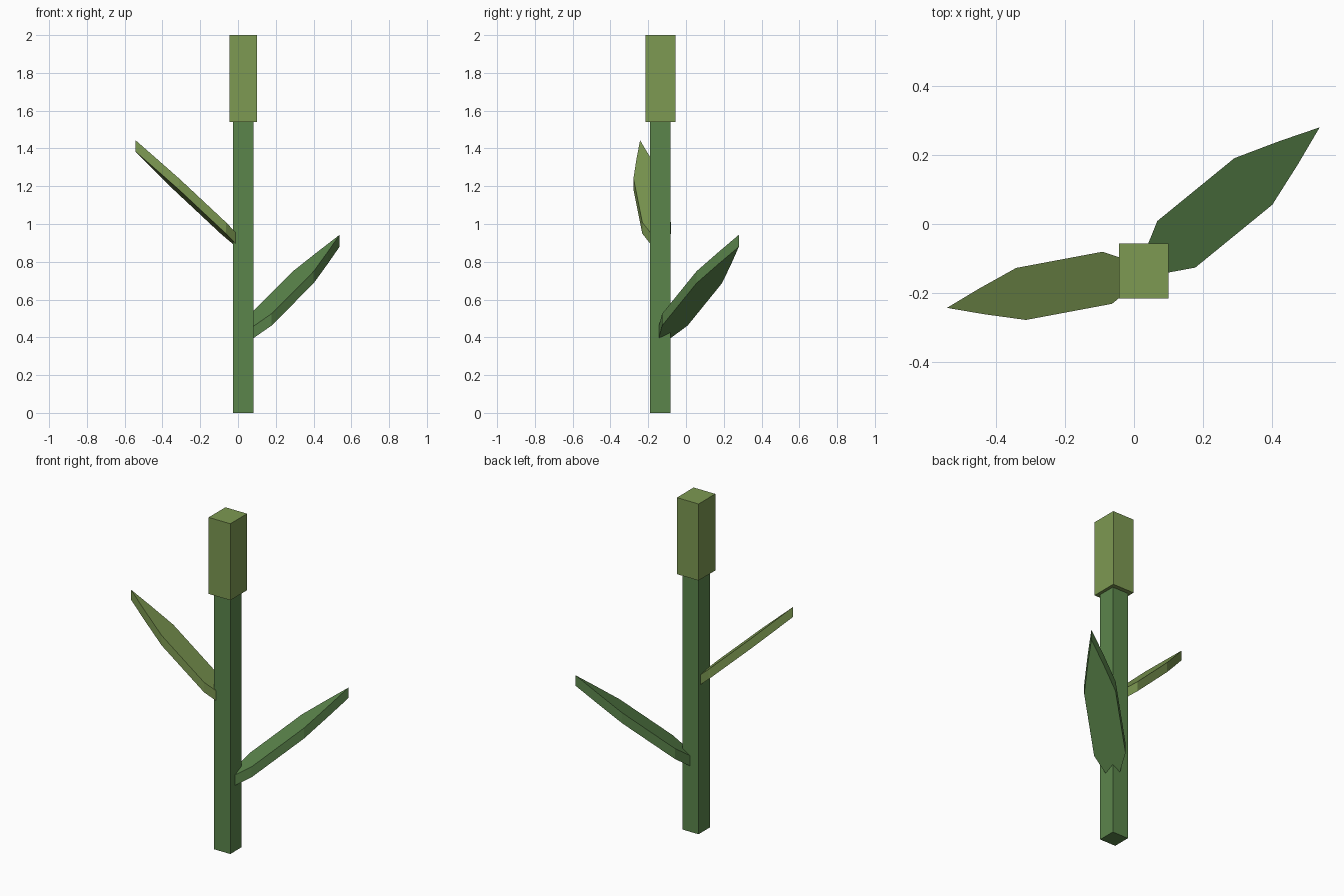
import bpy
import bmesh
from math import atan2, cos, sin

default = bpy.data.objects.get("Cube")
if default:
    bpy.data.objects.remove(default, do_unlink=True)


def material(name, rgb):
    mat = bpy.data.materials.new(name)
    mat.use_nodes = True
    mat.diffuse_color = (*rgb, 1)
    mat.node_tree.nodes["Principled BSDF"].inputs["Base Color"].default_value = (*rgb, 1)
    return mat


stem_green = material("stem green", (0.105, 0.235, 0.071))
light_green = material("light green", (0.205, 0.319, 0.084))

AXIS_X, AXIS_Y = 0.028, -0.136


def add_object(name, bm, mat):
    bmesh.ops.recalc_face_normals(bm, faces=bm.faces)
    mesh = bpy.data.meshes.new(name)
    bm.to_mesh(mesh)
    bm.free()
    mesh.materials.append(mat)
    obj = bpy.data.objects.new(name, mesh)
    bpy.context.collection.objects.link(obj)
    return obj


def block(name, size_x, size_y, bottom, top, mat):
    bm = bmesh.new()
    bmesh.ops.create_cube(bm, size=1)
    bmesh.ops.scale(bm, vec=(size_x, size_y, top - bottom), verts=bm.verts)
    bmesh.ops.translate(bm, vec=(AXIS_X, AXIS_Y, (bottom + top) / 2), verts=bm.verts)
    return add_object(name, bm, mat)


# Half outline of a leaf: distance from the stem axis, half width
HALF_LEAF = [(0, 0.02), (0.122, 0.087), (0.41, 0.087), (0.542, 0.043)]
LEAF_LENGTH = 0.658


def leaf(name, tip_x, tip_y, base_z, tip_z, thickness, mat):
    """Flat outline sloping from the stem up to the tip, thickened straight down."""
    dx, dy = tip_x - AXIS_X, tip_y - AXIS_Y
    angle = atan2(dy, dx)
    scale = (dx * dx + dy * dy) ** 0.5 / LEAF_LENGTH
    outline = HALF_LEAF + [(LEAF_LENGTH, 0)] + [(u, -v) for u, v in reversed(HALF_LEAF)]
    bm = bmesh.new()
    verts = []
    for u, v in outline:
        z = base_z + (tip_z - base_z) * u / LEAF_LENGTH
        u, v = u * scale, v * scale
        verts.append(bm.verts.new((AXIS_X + u * cos(angle) - v * sin(angle),
                                   AXIS_Y + u * sin(angle) + v * cos(angle), z)))
    face = bm.faces.new(verts)
    # Keep the upper face and extrude a copy downwards
    ret = bmesh.ops.extrude_face_region(bm, geom=[face], use_keep_orig=True)
    moved = [g for g in ret["geom"] if isinstance(g, bmesh.types.BMVert)]
    bmesh.ops.translate(bm, vec=(0, 0, -thickness), verts=moved)
    return add_object(name, bm, mat)


# Stem and seed head
block("stem", 0.107, 0.107, 0, 1.54, stem_green)
block("seed_head", 0.144, 0.159, 1.54, 2, light_green)

# Leaves
leaf("lower_leaf", 0.538, 0.28, 0.43, 0.943, 0.063, stem_green)
leaf("upper_leaf", -0.542, -0.243, 0.91, 1.443, 0.06, light_green)
